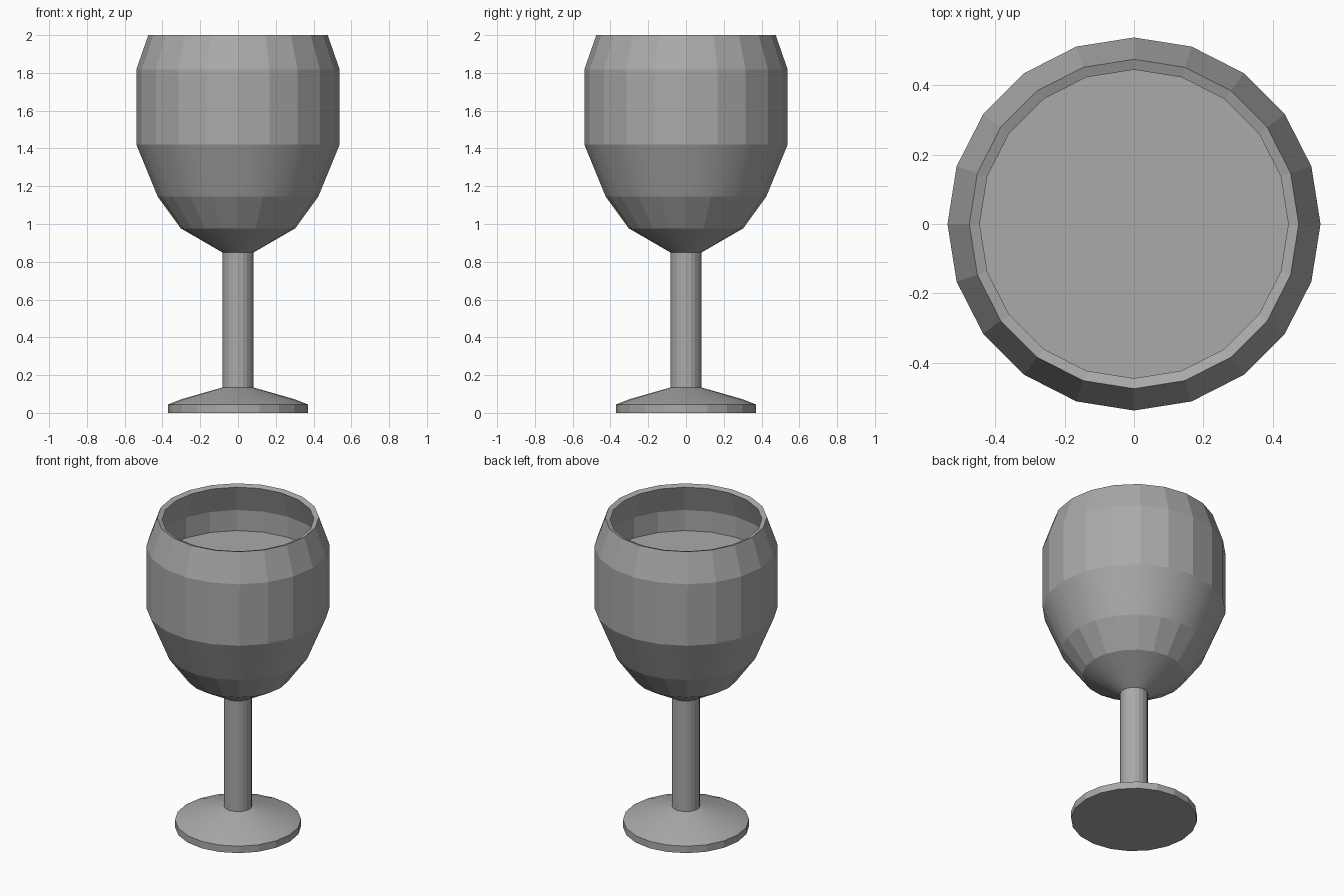
import bpy
import bmesh
from math import cos, sin, tau

if "Cube" in bpy.data.objects:
    bpy.data.objects.remove(bpy.data.objects["Cube"], do_unlink=True)

SIDES = 20
grey = bpy.data.materials.new("plain grey")
grey.use_nodes = True
colour = (0.4, 0.4, 0.4, 1)
grey.diffuse_color = colour
grey.node_tree.nodes["Principled BSDF"].inputs["Base Color"].default_value = colour


def lathe(name, profile, smooth_bands=(), cap_start=False, cap_end=False):
    """Turn (radius, height) points about z; chosen bands are smooth."""
    bm = bmesh.new()
    rings = [[bm.verts.new((r * cos(tau * i / SIDES), r * sin(tau * i / SIDES), z))
              for i in range(SIDES)] for r, z in profile]
    for band, (low, high) in enumerate(zip(rings, rings[1:])):
        for i in range(SIDES):
            j = (i + 1) % SIDES
            face = bm.faces.new((low[i], low[j], high[j], high[i]))
            face.smooth = band in smooth_bands
    if cap_start:
        bm.faces.new(rings[0][::-1])
    if cap_end:
        bm.faces.new(rings[-1])
    mesh = bpy.data.meshes.new(name)
    bm.to_mesh(mesh)
    bm.free()
    mesh.materials.append(grey)
    obj = bpy.data.objects.new(name, mesh)
    bpy.context.collection.objects.link(obj)
    return obj


# Foot: short rim and a gently sloping top
lathe("foot", [(0.37, 0), (0.37, 0.045), (0.3, 0.072), (0.08, 0.135)],
      smooth_bands=(1, 2), cap_start=True, cap_end=True)

# Stem
lathe("stem", [(0.082, 0.12), (0.082, 0.86)], cap_start=True, cap_end=True)

# Bowl: outer wall, slanted lip, then the inner wall down to its floor
lathe("bowl", [(0.08, 0.848), (0.303, 0.977), (0.425, 1.145), (0.538, 1.42),
               (0.538, 1.818), (0.475, 2.0), (0.445, 1.989), (0.507, 1.812),
               (0.507, 1.426), (0.396, 1.158), (0.282, 1.001), (0.08, 0.885)],
      smooth_bands=(0, 2), cap_start=True, cap_end=True)

# Drink surface inside the bowl
lathe("drink", [(0.28, 1.005), (0.394, 1.16), (0.505, 1.43), (0.505, 1.68)],
      cap_start=True, cap_end=True)
